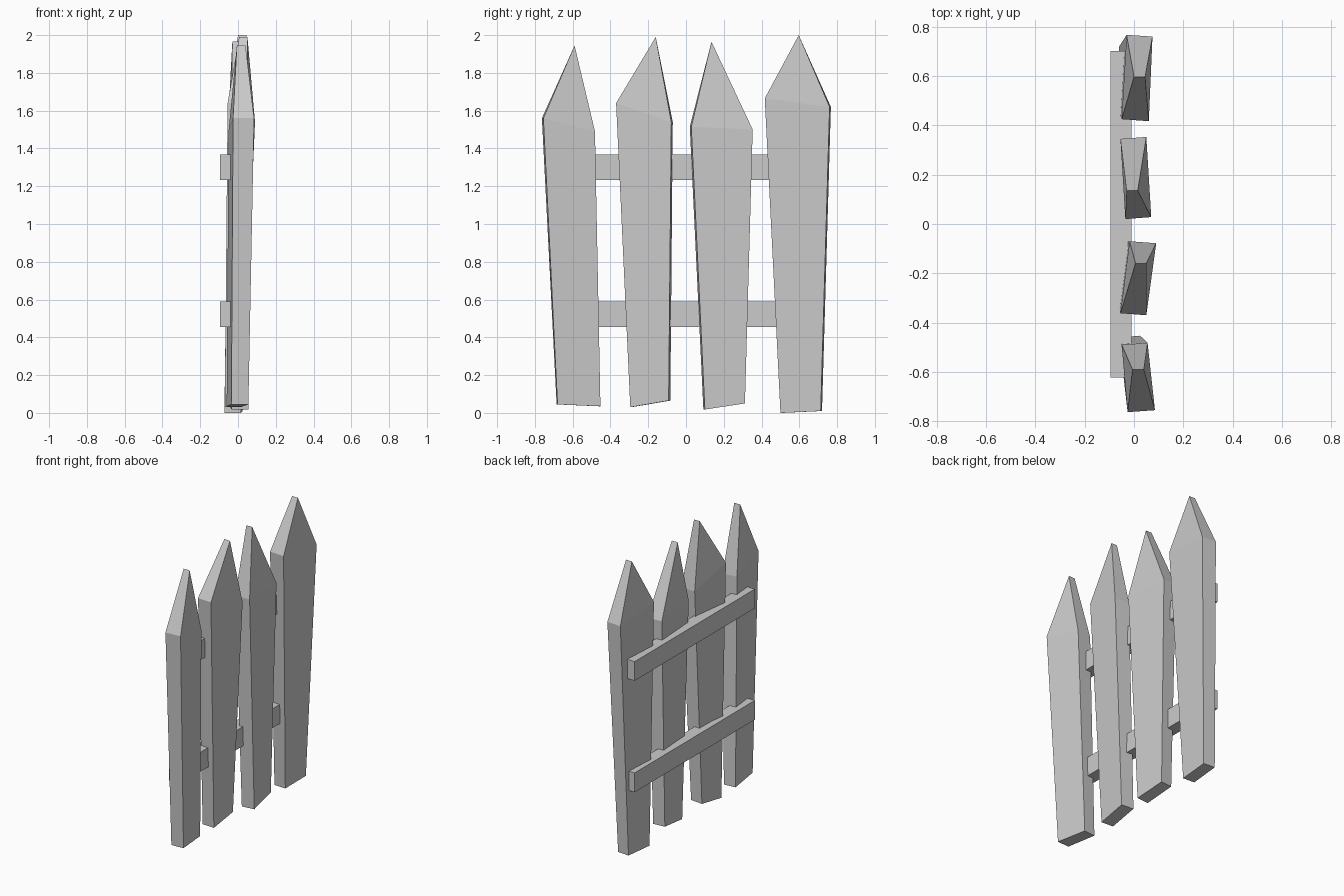
import bpy


def make_mesh(name, verts, faces):
    mesh = bpy.data.meshes.new(name)
    mesh.from_pydata(verts, [], faces)
    mesh.update()
    obj = bpy.data.objects.new(name, mesh)
    bpy.context.collection.objects.link(obj)
    return obj


def picket(name, foot, shoulder, tip):
    """foot/shoulder: left and right ends as (front x, back x, front y, back y, z);
    tip: (front x, back x, y, z)."""
    verts = []
    for left, right in (foot, shoulder):
        for end in (left, right):
            fx, bx, fy, by, z = end
            verts += [(fx, fy, z), (bx, by, z)]
    fx, bx, y, z = tip
    verts += [(fx, y, z), (bx, y, z)]
    # 0 front-left, 1 back-left, 2 front-right, 3 back-right; 4-7 shoulders; 8-9 tip
    faces = [(0, 1, 3, 2),
             (0, 2, 6, 4), (1, 5, 7, 3),
             (0, 4, 5, 1), (2, 3, 7, 6),
             (4, 6, 8), (5, 9, 7),
             (4, 8, 9, 5), (6, 7, 9, 8)]
    return make_mesh(name, verts, faces)


def rail(name, z0, z1):
    bpy.ops.mesh.primitive_cube_add(size=1, location=(-0.053, 0.04, (z0 + z1) / 2))
    obj = bpy.context.object
    obj.name = name
    obj.scale = (0.086, 1.325, z1 - z0)


# Four crooked, tapered pickets
picket("picket_1",
       ((0.055, -0.035, -0.68, -0.685, 0.045), (0.025, -0.06, -0.453, -0.46, 0.035)),
       ((0.085, -0.026, -0.755, -0.763, 1.56), (0.055, -0.05, -0.482, -0.49, 1.49)),
       (0.04, -0.006, -0.59, 1.945))
picket("picket_2",
       ((0.02, -0.07, -0.295, -0.29, 0.03), (0.025, -0.065, -0.092, -0.083, 0.065)),
       ((0.05, -0.055, -0.37, -0.362, 1.64), (0.09, -0.018, -0.078, -0.07, 1.54)),
       (0.05, 0.006, -0.16, 1.99))
picket("picket_3",
       ((0.055, -0.035, 0.10, 0.092, 0.018), (0.035, -0.05, 0.312, 0.305, 0.05)),
       ((0.07, -0.035, 0.028, 0.02, 1.515), (0.05, -0.055, 0.353, 0.345, 1.50)),
       (0.015, -0.03, 0.135, 1.965))
picket("picket_4",
       ((0.015, -0.072, 0.50, 0.505, 0.0), (0.025, -0.06, 0.713, 0.72, 0.01)),
       ((0.06, -0.05, 0.417, 0.425, 1.665), (0.075, -0.03, 0.76, 0.767, 1.62)),
       (0.045, 0.0, 0.597, 2.0))

# Two horizontal rails on the rear
rail("lower_rail", 0.455, 0.59)
rail("upper_rail", 1.233, 1.367)
